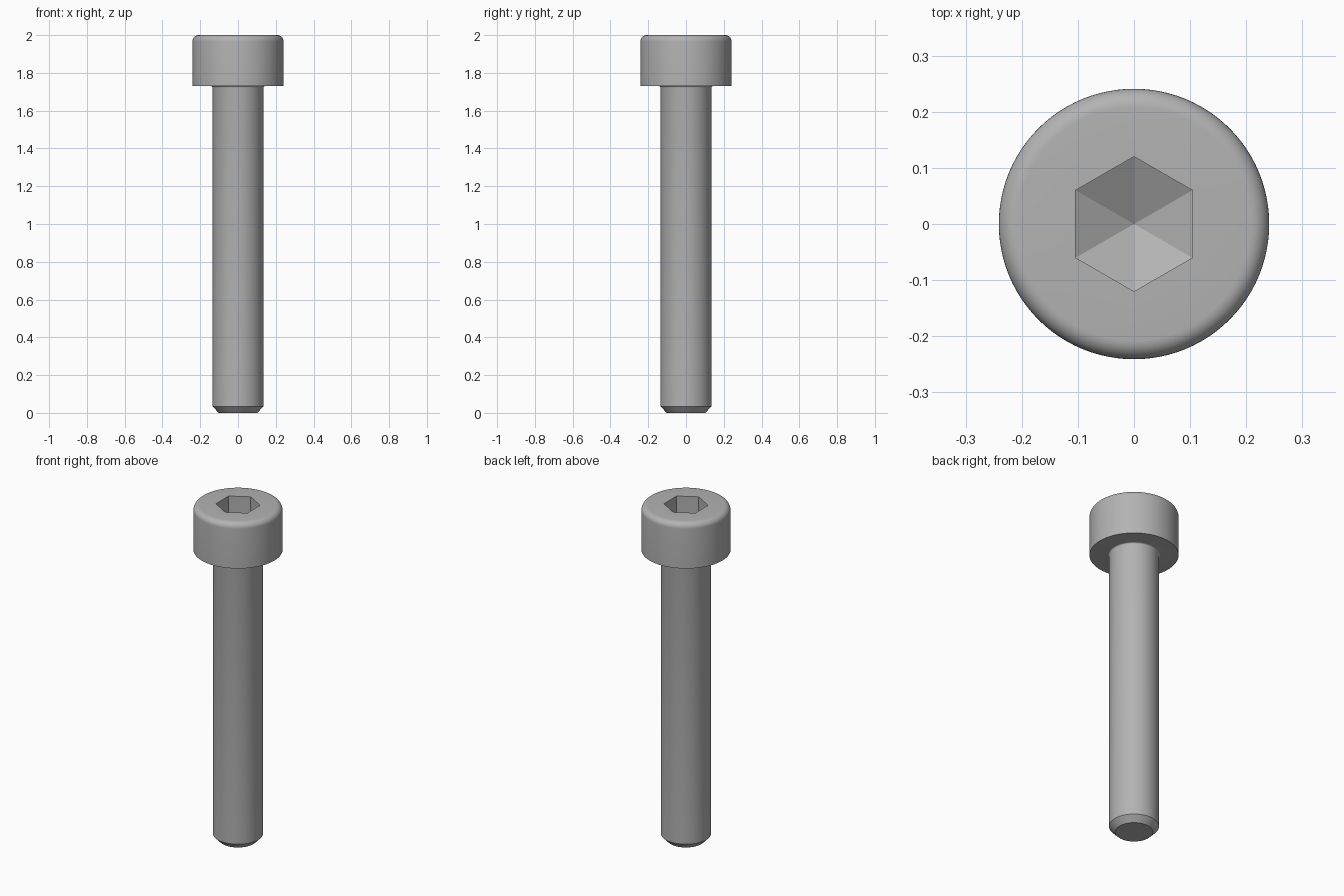
import bpy
import bmesh
from math import sin, cos, radians, tau, pi

if "Cube" in bpy.data.objects:
    bpy.data.objects.remove(bpy.data.objects["Cube"], do_unlink=True)

SEGMENTS = 96
HEAD_R, SHANK_R, TIP_R = 0.241, 0.135, 0.102
HEAD_BASE, TOP, CHAMFER = 1.73, 2.0, 0.035
ROUND, FILLET = 0.033, 0.008
HEX_APOTHEM, HEX_FLOOR, HEX_APEX = 0.104, 1.87, 1.81

steel = bpy.data.materials.new("grey steel")
steel.use_nodes = True
colour = (0.45, 0.45, 0.45, 1)
steel.diffuse_color = colour
steel.node_tree.nodes["Principled BSDF"].inputs["Base Color"].default_value = colour


def circle(r):
    return lambda t: r


def hexagon(apothem):
    # corners point along +y and -y
    return lambda t: apothem / cos((t + pi / 6) % (pi / 3) - pi / 6)


def arc(cr, cz, r, start, end, steps=8):
    angles = [radians(start + (end - start) * i / steps) for i in range(steps + 1)]
    return [(circle(cr + r * cos(a)), cz + r * sin(a)) for a in angles]


def skin(name, rings, bottom_z, apex_z):
    # stack of rings closed by a flat bottom and a pointed socket floor
    bm = bmesh.new()
    loops = []
    for radius, z in rings:
        angles = [tau * i / SEGMENTS for i in range(SEGMENTS)]
        loops.append([bm.verts.new((radius(t) * cos(t), radius(t) * sin(t), z)) for t in angles])
    for low, high in zip(loops, loops[1:]):
        for i in range(SEGMENTS):
            j = (i + 1) % SEGMENTS
            bm.faces.new((low[i], low[j], high[j], high[i]))
    bm.faces.new(loops[0][::-1])
    apex = bm.verts.new((0, 0, apex_z))
    for i in range(SEGMENTS):
        bm.faces.new((loops[-1][i], loops[-1][(i + 1) % SEGMENTS], apex))
    bmesh.ops.recalc_face_normals(bm, faces=bm.faces)
    mesh = bpy.data.meshes.new(name)
    bm.to_mesh(mesh)
    bm.free()
    mesh.materials.append(steel)
    obj = bpy.data.objects.new(name, mesh)
    bpy.context.collection.objects.link(obj)
    bpy.ops.object.select_all(action="DESELECT")
    obj.select_set(True)
    bpy.context.view_layer.objects.active = obj
    bpy.ops.object.shade_smooth_by_angle(angle=radians(28))
    return obj


# Chamfered tip and shank
rings = [(circle(TIP_R), 0), (circle(SHANK_R), CHAMFER)]
# Small fillet under the head
rings += arc(SHANK_R + FILLET, HEAD_BASE - FILLET, FILLET, 180, 90, 4)
# Cylindrical head with a rounded top rim
rings += [(circle(HEAD_R), HEAD_BASE)]
rings += arc(HEAD_R - ROUND, TOP - ROUND, ROUND, 0, 90)
# Hexagonal socket
rings += [(hexagon(HEX_APOTHEM), TOP), (hexagon(HEX_APOTHEM), HEX_FLOOR)]

skin("socket_head_bolt", rings, 0, HEX_APEX)
